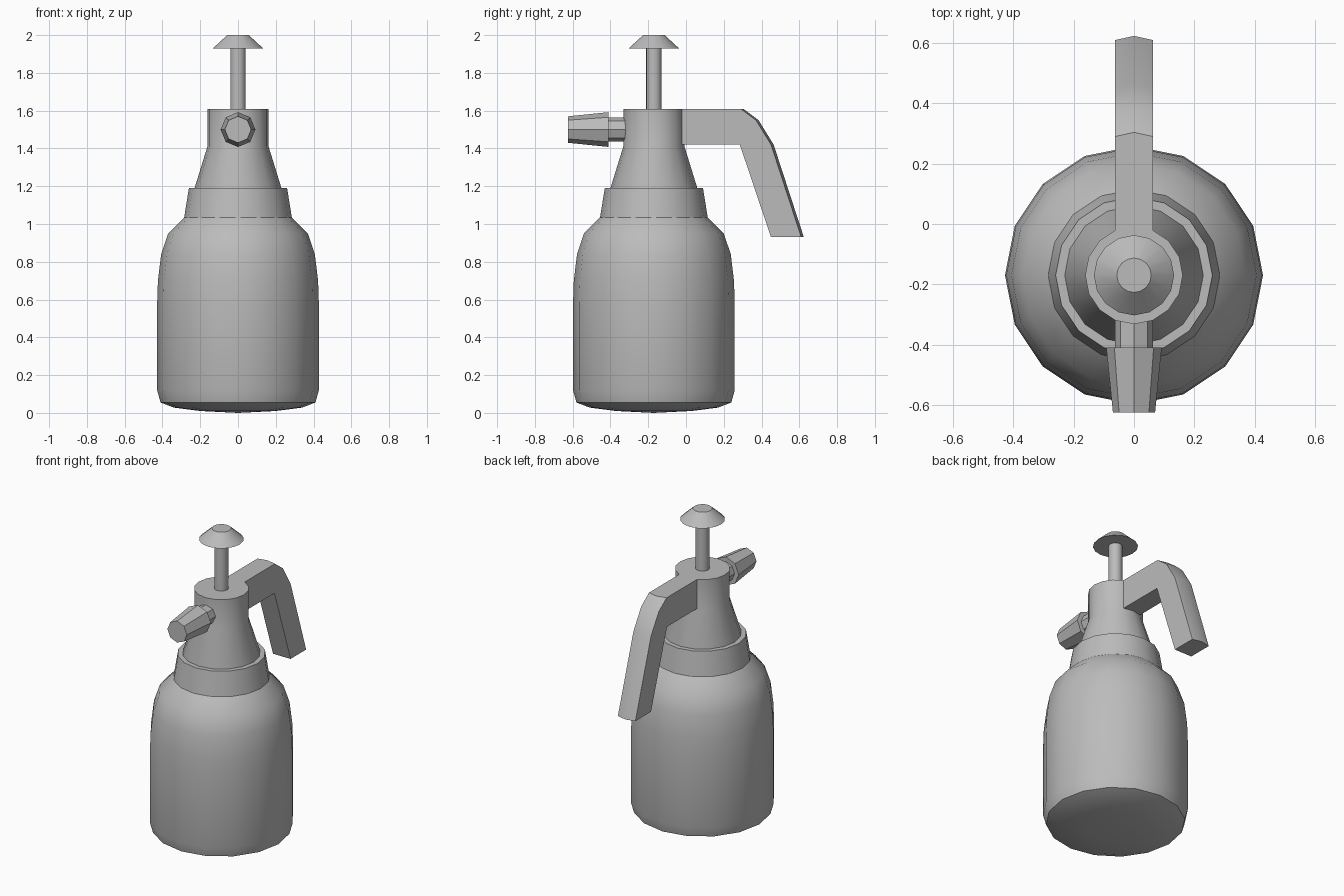
import bpy
import bmesh
import math
from mathutils import Matrix, Vector

cube = bpy.data.objects.get("Cube")
if cube:
    bpy.data.objects.remove(cube, do_unlink=True)

AXIS_Y = -0.17

grey = bpy.data.materials.new("plain_grey")
grey.use_nodes = True
colour = (0.5, 0.5, 0.5, 1)
grey.diffuse_color = colour
grey.node_tree.nodes["Principled BSDF"].inputs["Base Color"].default_value = colour


def finish(name, bm, smooth):
    bmesh.ops.remove_doubles(bm, verts=bm.verts, dist=0.0001)
    bmesh.ops.recalc_face_normals(bm, faces=bm.faces)
    mesh = bpy.data.meshes.new(name)
    bm.to_mesh(mesh)
    bm.free()
    mesh.materials.append(grey)
    obj = bpy.data.objects.new(name, mesh)
    bpy.context.collection.objects.link(obj)
    if smooth:
        bpy.ops.object.select_all(action='DESELECT')
        obj.select_set(True)
        bpy.context.view_layer.objects.active = obj
        bpy.ops.object.shade_smooth_by_angle(angle=math.radians(smooth))
    return obj


def turned(name, profile, sides=16, smooth=35, place=None, phase=0.0):
    """Closed solid of revolution from (radius, height) points."""
    bm = bmesh.new()
    rings = []
    for r, z in profile:
        if r == 0:
            rings.append([bm.verts.new((0, 0, z))] * sides)
            continue
        angles = [math.tau * (i + phase) / sides for i in range(sides)]
        rings.append([bm.verts.new((r * math.cos(a), r * math.sin(a), z)) for a in angles])
    for low, high in zip(rings, rings[1:]):
        for i in range(sides):
            j = (i + 1) % sides
            corners = dict.fromkeys((low[i], low[j], high[j], high[i]))
            bm.faces.new(list(corners))
    for ring in (rings[0], rings[-1]):
        if ring[0] is not ring[1]:
            bm.faces.new(ring)
    bm.transform(place or Matrix.Translation((0, AXIS_Y, 0)))
    return finish(name, bm, smooth)


# Bottle with a gently domed base and rounded shoulders
turned("bottle", [(0, 0), (0.2, 0.01), (0.34, 0.028), (0.41, 0.055), (0.428, 0.12),
                  (0.428, 0.58), (0.424, 0.7), (0.407, 0.84), (0.37, 0.95), (0.28, 1.04)])

# Screw collar and pump neck
turned("collar", [(0.285, 1.035), (0.26, 1.19)])
turned("neck", [(0.23, 1.18), (0.23, 1.19), (0.162, 1.41), (0.162, 1.61)])

# Plunger rod and knob
turned("plunger_rod", [(0.041, 1.6), (0.041, 1.94)])
turned("plunger_knob", [(0.133, 1.93), (0.057, 2.0)])

# Spray nozzle pointing forward
forward = Matrix.Translation((0, 0, 1.5)) @ Matrix.Rotation(math.pi / 2, 4, 'X')
turned("nozzle_tube", [(0.063, 0.25), (0.063, 0.42)], 8, 0, forward)
turned("nozzle_tip", [(0.092, 0.41), (0.07, 0.625)], 8, 0, forward)

# Bent handle: side outline swept across x, with a shallow ridge down its back
outer = [(-0.06, 1.61), (0.29, 1.61), (0.37, 1.55), (0.45, 1.42), (0.61, 0.93)]
inner = [(-0.06, 1.42), (0.285, 1.42), (0.285, 1.42), (0.285, 1.42), (0.45, 0.93)]
bm = bmesh.new()
sections = []
for k, ((oy, oz), (iy, iz)) in enumerate(zip(outer, inner)):
    ridge = 0.014 if k else 0
    points = [(-0.063, iy, iz), (0.063, iy, iz), (0.063, oy, oz),
              (0, oy + ridge, oz), (-0.063, oy, oz)]
    sections.append([bm.verts.new(p) for p in points])
for a, b in zip(sections, sections[1:]):
    for i in range(5):
        j = (i + 1) % 5
        if (a[i].co - b[i].co).length + (a[j].co - b[j].co).length < 0.001:
            continue
        bm.faces.new((a[i], a[j], b[j], b[i]))
bm.faces.new(sections[0])
bm.faces.new(sections[-1])
finish("handle", bm, 35)
